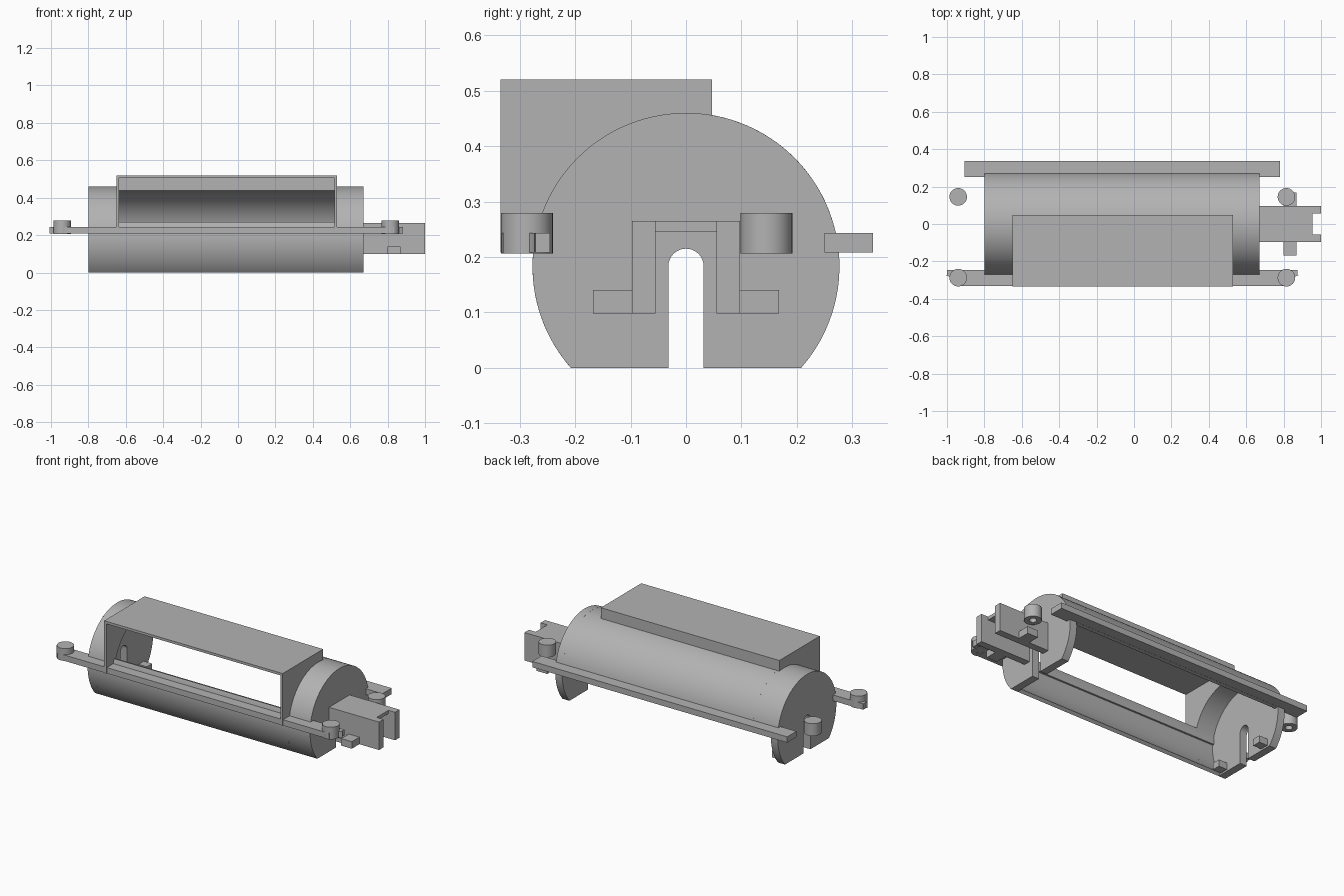
import bpy, bmesh
from math import cos, sin, radians
from mathutils import Vector

cube = bpy.data.objects.get("Cube")
if cube:
    bpy.data.objects.remove(cube)

mat = bpy.data.materials.new("plain grey")
mat.use_nodes = True
GREY = (0.45, 0.45, 0.45, 1)
mat.diffuse_color = GREY
mat.node_tree.nodes["Principled BSDF"].inputs["Base Color"].default_value = GREY

AXIS_Z = 0.183      # height of the barrel axis
R_OUT, R_IN = 0.277, 0.257
X0, X1 = -0.80, 0.67    # barrel ends
B0, B1 = -0.65, 0.53    # hood ends
PLATE = 0.045
WALL = 0.015
RAIL_Z = (0.208, 0.243)
FRONT_FOOT, BACK_FOOT = 221.4, -41.4   # angles where the barrel meets the ground
BACK_EDGE = 5


def finish(bm, name):
    bmesh.ops.recalc_face_normals(bm, faces=bm.faces)
    me = bpy.data.meshes.new(name)
    bm.to_mesh(me)
    bm.free()
    me.materials.append(mat)
    ob = bpy.data.objects.new(name, me)
    bpy.context.collection.objects.link(ob)
    bpy.ops.object.select_all(action='DESELECT')
    ob.select_set(True)
    bpy.context.view_layer.objects.active = ob
    bpy.ops.object.shade_smooth_by_angle()
    return ob


def prism(name, pts, lo, hi, axis="x"):
    """Extrude a yz outline along x, or an xy outline along z."""
    bm = bmesh.new()
    place = (lambda a, b: (lo, a, b)) if axis == "x" else (lambda a, b: (a, b, lo))
    face = bm.faces.new([bm.verts.new(place(a, b)) for a, b in pts])
    out = bmesh.ops.extrude_face_region(bm, geom=[face])
    move = Vector((hi - lo, 0, 0)) if axis == "x" else Vector((0, 0, hi - lo))
    bmesh.ops.translate(bm, vec=move, verts=[g for g in out["geom"] if isinstance(g, bmesh.types.BMVert)])
    return finish(bm, name)


def box(name, x, y, z):
    return prism(name, [(y[0], z[0]), (y[1], z[0]), (y[1], z[1]), (y[0], z[1])], *x)


def arc(r, a0, a1, n=48, cy=0, cz=AXIS_Z):
    angles = [radians(a0 + (a1 - a0) * i / n) for i in range(n + 1)]
    return [(cy + r * cos(a), cz + r * sin(a)) for a in angles]


def shell(name, a0, a1, x0, x1):
    prism(name, arc(R_OUT, a0, a1) + arc(R_IN, a1, a0), x0, x1)


def peg(name, x, y):
    """Short round post with a blind hole underneath."""
    bm = bmesh.new()
    bmesh.ops.create_cone(bm, cap_ends=True, segments=32, radius1=0.047, radius2=0.047, depth=0.073)
    bmesh.ops.translate(bm, vec=(x, y, 0.2425), verts=bm.verts)
    bm.normal_update()
    bottom = [f for f in bm.faces if f.normal.z < -0.9]
    bmesh.ops.inset_region(bm, faces=bottom, thickness=0.027)
    out = bmesh.ops.extrude_face_region(bm, geom=bottom)
    bmesh.ops.delete(bm, geom=bottom, context='FACES_ONLY')
    bmesh.ops.translate(bm, vec=(0, 0, 0.04),
                        verts=[g for g in out["geom"] if isinstance(g, bmesh.types.BMVert)])
    finish(bm, name)


# Barrel: full sleeves at both ends, open under the back rail
shell("right_sleeve", BACK_EDGE, FRONT_FOOT, X0, B0 + WALL)
shell("left_sleeve", BACK_EDGE, FRONT_FOOT, B1 - WALL, X1)
shell("back_wall", BACK_EDGE, 82, B0 + WALL, B1 - WALL)
shell("front_wall", 161.7, FRONT_FOOT, B0 + WALL, B1 - WALL)

# End plates with a round-topped shaft slot
slot = [(-0.032, 0)] + arc(0.032, 180, 0, 16) + [(0.032, 0)]
plate = arc(R_OUT, BACK_FOOT, FRONT_FOOT, 64) + slot
prism("right_end_plate", plate, X0, X0 + PLATE)
prism("left_end_plate", plate, X1 - PLATE, X1)

# Hood over the front opening
HOOD_Y, HOOD_TOP = (-0.335, 0.047), 0.52
box("hood_roof", (B0, B1), HOOD_Y, (HOOD_TOP - WALL, HOOD_TOP))
box("hood_back", (B0, B1), (HOOD_Y[1] - WALL, HOOD_Y[1]), (0.44, HOOD_TOP))
cheek = [(HOOD_Y[0], RAIL_Z[0]), (HOOD_Y[0], HOOD_TOP), (HOOD_Y[1], HOOD_TOP)]
cheek += arc(0.262, 80, 174, 32)
prism("hood_right_side", cheek, B0, B0 + WALL)
prism("hood_left_side", cheek, B1 - WALL, B1)

# Side rails; the front one ends in small concave wings
box("back_rail", (-0.905, 0.78), (0.25, 0.337), RAIL_Z)
left_hook = arc(0.06, 180, 90, 8, 0.895, -0.332)
right_hook = arc(0.06, 90, 0, 8, -1.02, -0.332)
front = [(-1, -0.245), (-1, -0.272)] + right_hook[1:] + left_hook[:-1]
front += [(0.875, -0.272), (0.875, -0.245)]
prism("front_rail", front, *RAIL_Z, axis="z")

# Mounting pegs
for side, x in (("right", -0.94), ("left", 0.815)):
    peg(side + "_front_peg", x, -0.287)
    peg(side + "_back_peg", x, 0.145)

# Connector: an upside-down channel open at its tip
box("connector_top", (X1, 0.955), (-0.055, 0.055), (0.245, 0.265))
for side, s in (("front", -1), ("back", 1)):
    def span(a, b):
        return sorted((s * a, s * b))
    box(side + "_connector_wall", (X1, 1), span(0.055, 0.097), (0.098, 0.265))
    box(side + "_connector_lug", (0.80, 0.87), span(0.097, 0.168), (0.098, 0.14))
    # Inner lugs behind the right end plate
    box(side + "_inner_lug", (X0 + PLATE, -0.70), span(0.14, 0.19), (0.01, 0.05))
